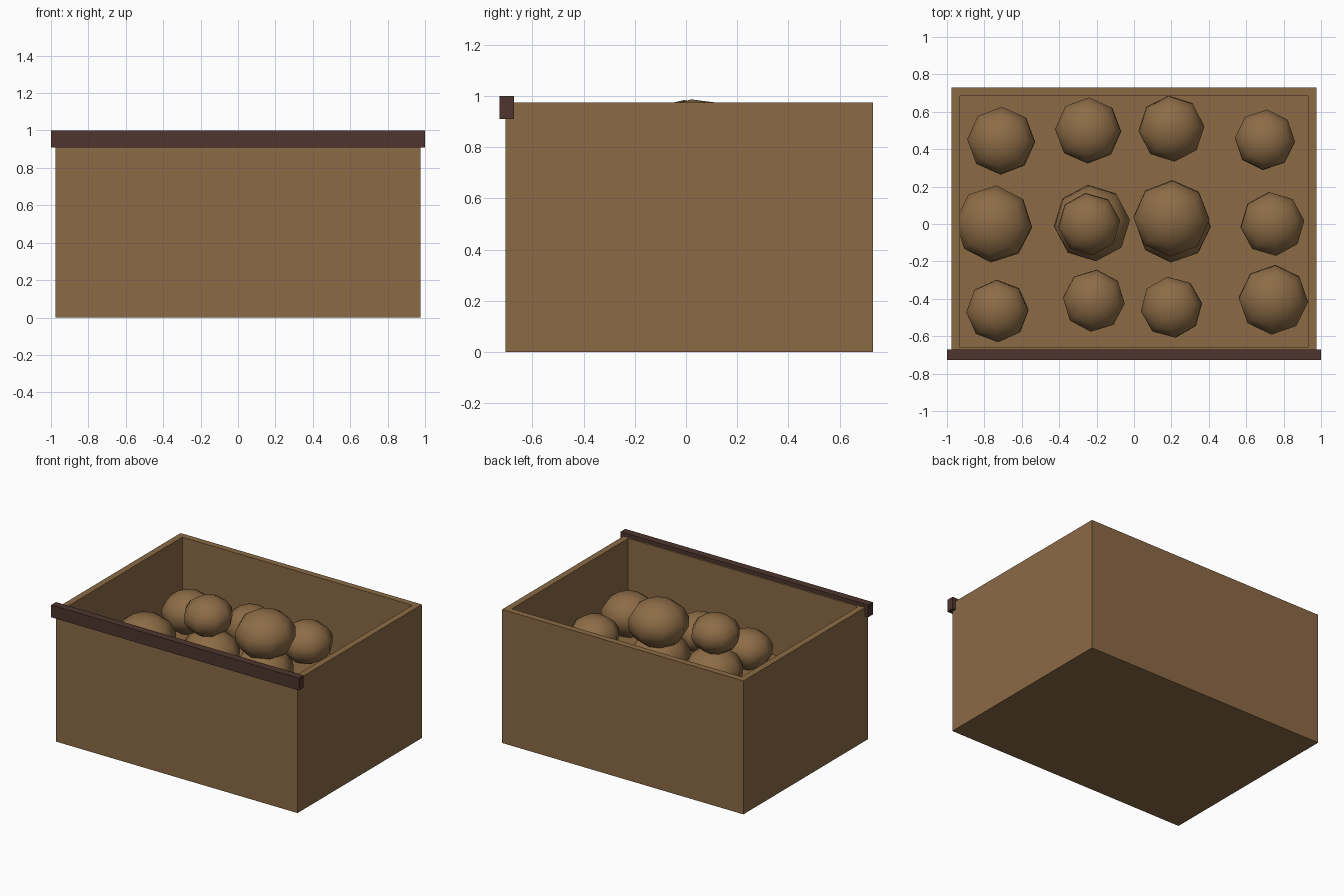
import bpy, bmesh, math, random
from mathutils import Matrix

if "Cube" in bpy.data.objects:
    bpy.data.objects.remove(bpy.data.objects["Cube"])

random.seed(4)


def material(name, rgb):
    m = bpy.data.materials.new(name)
    lin = [((c / 255 + 0.055) / 1.055) ** 2.4 for c in rgb]
    m.diffuse_color = (*lin, 1)
    m.use_nodes = True
    m.node_tree.nodes["Principled BSDF"].inputs["Base Color"].default_value = m.diffuse_color
    return m


crate_brown = material("crate_brown", (139, 106, 69))
potato_brown = material("potato_brown", (141, 108, 70))
dark_wood = material("dark_wood", (78, 53, 46))


def add_object(name, bm, mat):
    me = bpy.data.meshes.new(name)
    bm.to_mesh(me)
    bm.free()
    me.materials.append(mat)
    ob = bpy.data.objects.new(name, me)
    bpy.context.collection.objects.link(ob)
    return ob


def box(x0, x1, y0, y1, z0, z1):
    bm = bmesh.new()
    bmesh.ops.create_cube(bm, size=1)
    bmesh.ops.scale(bm, verts=bm.verts, vec=(x1 - x0, y1 - y0, z1 - z0))
    bmesh.ops.translate(bm, verts=bm.verts,
                        vec=((x0 + x1) / 2, (y0 + y1) / 2, (z0 + z1) / 2))
    return bm


# open crate: inset the top face and push it down to the inner floor
WALL, TOP, FLOOR = 0.065, 0.975, 0.44
bm = box(-0.975, 0.975, -0.705, 0.73, 0, TOP)
bm.faces.ensure_lookup_table()
top = max(bm.faces, key=lambda f: f.calc_center_median().z)
bmesh.ops.inset_region(bm, faces=[top], thickness=WALL)
ext = bmesh.ops.extrude_discrete_faces(bm, faces=[top])
bmesh.ops.translate(bm, verts=ext["faces"][0].verts, vec=(0, 0, FLOOR - TOP))
bmesh.ops.recalc_face_normals(bm, faces=bm.faces)
add_object("crate", bm, crate_brown)

# dark rail along the front edge
add_object("front_rail", box(-1, 1, -0.727, -0.672, 0.91, 1.0), dark_wood)

# potatoes: squashed low-poly balls (x, y, z, radius)
potatoes = [
    (-0.71, 0.445, 0.58, 0.185), (-0.245, 0.50, 0.58, 0.18),
    (0.20, 0.51, 0.58, 0.18), (0.70, 0.45, 0.57, 0.165),
    (-0.75, 0.00, 0.55, 0.21), (-0.225, 0.005, 0.57, 0.208),
    (0.21, -0.005, 0.57, 0.205), (0.74, 0.00, 0.57, 0.175),
    (-0.73, -0.465, 0.57, 0.17), (-0.215, -0.41, 0.57, 0.17),
    (0.20, -0.445, 0.57, 0.168), (0.745, -0.405, 0.57, 0.19),
    (-0.24, 0.00, 0.848, 0.17), (0.20, 0.03, 0.82, 0.208),
]
for i, (x, y, z, r) in enumerate(potatoes):
    bm = bmesh.new()
    bmesh.ops.create_uvsphere(bm, u_segments=8, v_segments=7, radius=r)
    m = (Matrix.Translation((x, y, z))
         @ Matrix.Rotation(random.uniform(-0.08, 0.08), 4, 'X')
         @ Matrix.Rotation(random.uniform(-0.08, 0.08), 4, 'Y')
         @ Matrix.Rotation(random.uniform(-0.15, 0.15), 4, 'Z')
         @ Matrix.Diagonal((1, 1, 0.8, 1)))
    bmesh.ops.transform(bm, matrix=m, verts=bm.verts)
    for f in bm.faces:
        f.smooth = True
    add_object(f"potato_{i + 1}", bm, potato_brown)
